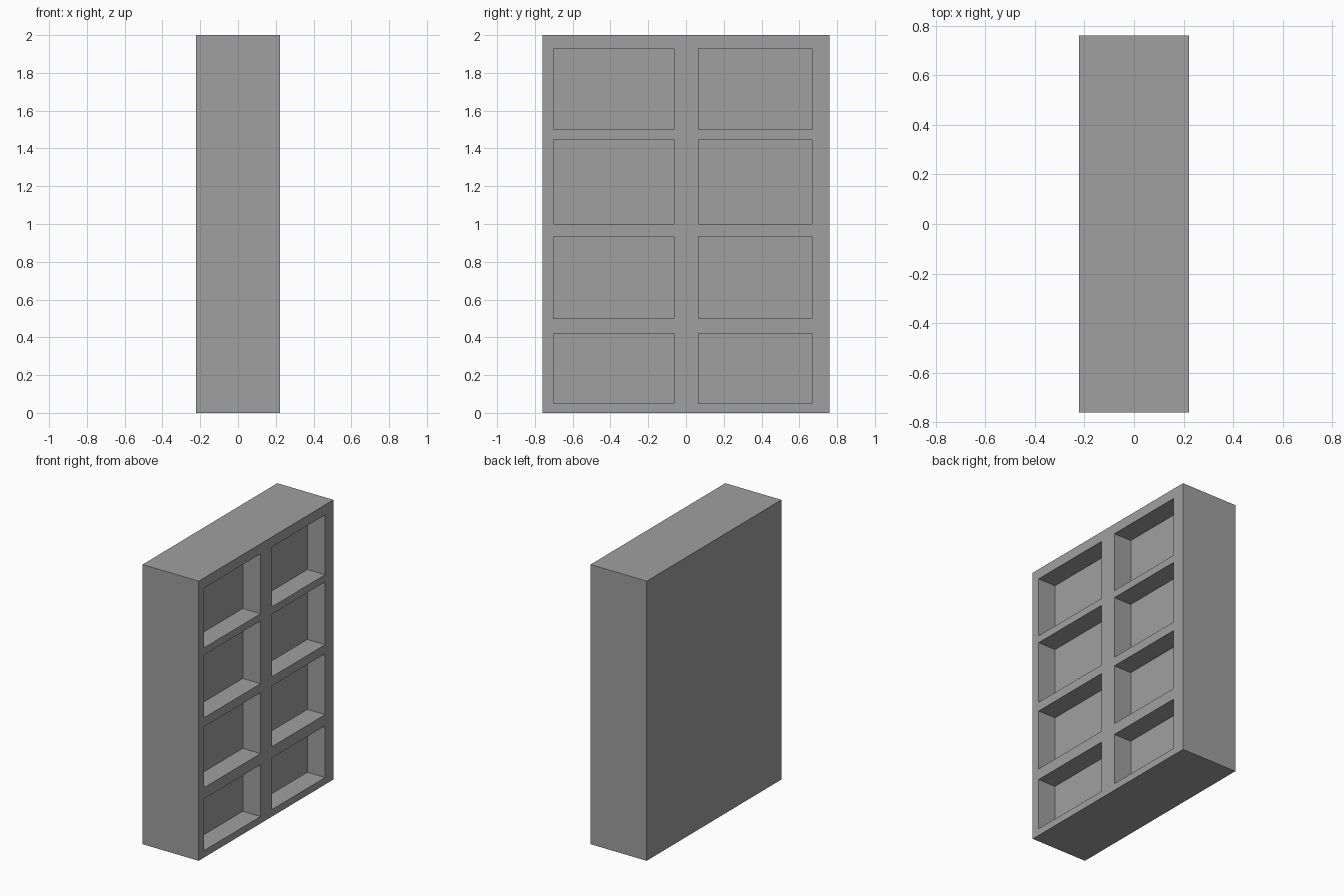
import bpy

if "Cube" in bpy.data.objects:
    bpy.data.objects.remove(bpy.data.objects["Cube"])

W, D, H = 0.444, 1.522, 2.0    # case size along x, y, z
RECESS = 0.14                  # depth of each compartment
COLUMNS = [(-0.702, -0.063), (0.065, 0.667)]
ROWS = [(0.05, 0.42), (0.50, 0.935), (1.00, 1.448), (1.50, 1.928)]


def box(name, low, high):
    """Add an axis-aligned box spanning two corners."""
    centre = [(a + b) / 2 for a, b in zip(low, high)]
    bpy.ops.mesh.primitive_cube_add(size=1, location=centre)
    obj = bpy.context.object
    obj.name = name
    obj.scale = [b - a for a, b in zip(low, high)]
    bpy.ops.object.transform_apply(location=True, rotation=False, scale=True)
    return obj


# Solid outer case in dark grey
grey = bpy.data.materials.new("dark_grey")
grey.diffuse_color = (0.35, 0.35, 0.35, 1)
grey.use_nodes = True
grey.node_tree.nodes["Principled BSDF"].inputs["Base Color"].default_value = grey.diffuse_color
case = box("bookcase", (-W / 2, -D / 2, 0), (W / 2, D / 2, H))
case.data.materials.append(grey)

# Eight open compartments cut into the +x face
for y0, y1 in COLUMNS:
    for z0, z1 in ROWS:
        cutter = box("compartment_cutter", (W / 2 - RECESS, y0, z0), (W / 2 + 0.1, y1, z1))
        cutter.data.materials.append(grey)
        cutter.hide_render = True
        mod = case.modifiers.new("compartment", "BOOLEAN")
        mod.operation = "DIFFERENCE"
        mod.solver = "EXACT"
        mod.object = cutter
        bpy.context.view_layer.objects.active = case
        bpy.ops.object.modifier_apply(modifier=mod.name)
        bpy.data.objects.remove(cutter, do_unlink=True)
